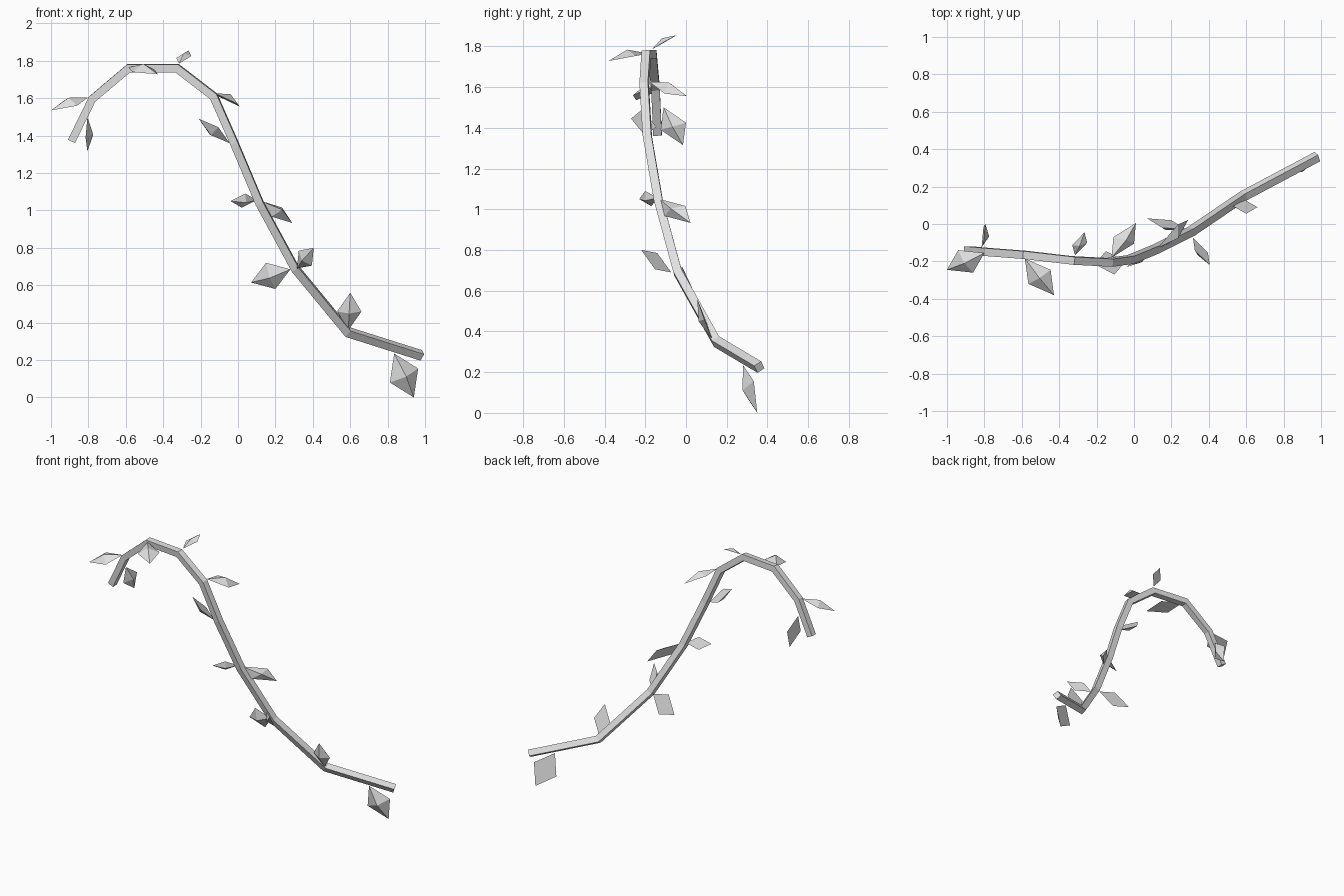
import bpy, bmesh, math
from mathutils import Vector

if "Cube" in bpy.data.objects:
    bpy.data.objects.remove(bpy.data.objects["Cube"])

grey = bpy.data.materials.new("light grey")
grey.diffuse_color = (0.75, 0.75, 0.75, 1)
grey.use_nodes = True
grey.node_tree.nodes["Principled BSDF"].inputs["Base Color"].default_value = grey.diffuse_color


def make_object(name, bm):
    bmesh.ops.recalc_face_normals(bm, faces=bm.faces[:])
    mesh = bpy.data.meshes.new(name)
    bm.to_mesh(mesh)
    bm.free()
    mesh.materials.append(grey)
    ob = bpy.data.objects.new(name, mesh)
    bpy.context.collection.objects.link(ob)


# Stem: a square bar swept along a bent path without twisting
path = [Vector(p) for p in [
    (-.89, -.14, 1.37), (-.78, -.15, 1.595), (-.585, -.165, 1.76),
    (-.325, -.195, 1.76), (-.13, -.205, 1.61), (-.02, -.19, 1.36),
    (.115, -.135, 1.04), (.305, -.04, .69), (.585, .15, .35), (.98, .36, .225)]]
HALF = 0.021
bm = bmesh.new()
rings = []
last = len(path) - 1
b, t_old = Vector((0, 1, 0)), None
for i, p in enumerate(path):
    d_in = (p - path[i - 1]).normalized() if i else (path[1] - p).normalized()
    d_out = (path[i + 1] - p).normalized() if i < last else d_in
    t = (d_in + d_out).normalized()
    if t_old:
        b = t_old.rotation_difference(t) @ b
    b = (b - t * b.dot(t)).normalized()
    n = t.cross(b)
    t_old = t
    bend = d_out - d_in
    ring = []
    for su, sv in ((1, 1), (1, -1), (-1, -1), (-1, 1)):
        off = (n * su + b * sv) * HALF
        if bend.length > 1e-4:                      # mitre the corner
            m = bend.normalized()
            off += m * off.dot(m) * (1 / t.dot(d_in) - 1)
        ring.append(bm.verts.new(p + off))
    rings.append(ring)
for r, s in zip(rings, rings[1:]):
    for k in range(4):
        bm.faces.new((r[k], r[(k + 1) % 4], s[(k + 1) % 4], s[k]))
bm.faces.new(rings[0])
bm.faces.new(rings[-1])
make_object("stem", bm)


# Leaf: a rhombus with a flat back and a low peak in front
def leaf(name, base, side, tip):
    base, side, tip = Vector(base), Vector(side), Vector(tip)
    other = base + tip - side
    length = (tip - base).length
    normal = (side - base).cross(tip - base).normalized()
    bm = bmesh.new()
    rim = [bm.verts.new(c) for c in (base, side, tip, other)]
    peak = bm.verts.new((base + tip) / 2 + normal * length * 0.15)
    for k in range(4):
        bm.faces.new((rim[k], rim[(k + 1) % 4], peak))
    bm.faces.new(rim[::-1])
    make_object(name, bm)


# Base, one side corner and tip of each leaf, from the low end upwards
leaves = [
    ((.835, .28, .235), (.812, .297, .08), (.94, .35, .0)),
    ((.59, .13, .36), (.66, .09, .46), (.6, .055, .56)),
    ((.28, -.03, .685), (.15, -.02, .72), (.07, .03, .615)),
    ((.315, -.073, .69), (.395, -.152, .705), (.405, -.22, .80)),
    ((.125, -.13, 1.05), (.18, -.105, .967), (.29, .022, .933)),
    ((.1, -.14, 1.055), (.04, -.2, 1.09), (-.04, -.23, 1.05)),
    ((-.045, -.2, 1.36), (-.105, -.27, 1.445), (-.21, -.215, 1.49)),
    ((-.12, -.18, 1.625), (0, -.105, 1.568), (.01, .005, 1.555)),
    ((-.315, -.168, 1.785), (-.25, -.1, 1.825), (-.265, -.045, 1.855)),
    ((-.583, -.185, 1.765), (-.565, -.32, 1.74), (-.428, -.38, 1.728)),
    ((-.80, -.155, 1.605), (-.94, -.14, 1.58), (-1, -.245, 1.535)),
    ((-.805, -.11, 1.5), (-.815, -.125, 1.39), (-.805, -.015, 1.315)),
]
for i, pts in enumerate(leaves):
    leaf(f"leaf_{i + 1}", *pts)
